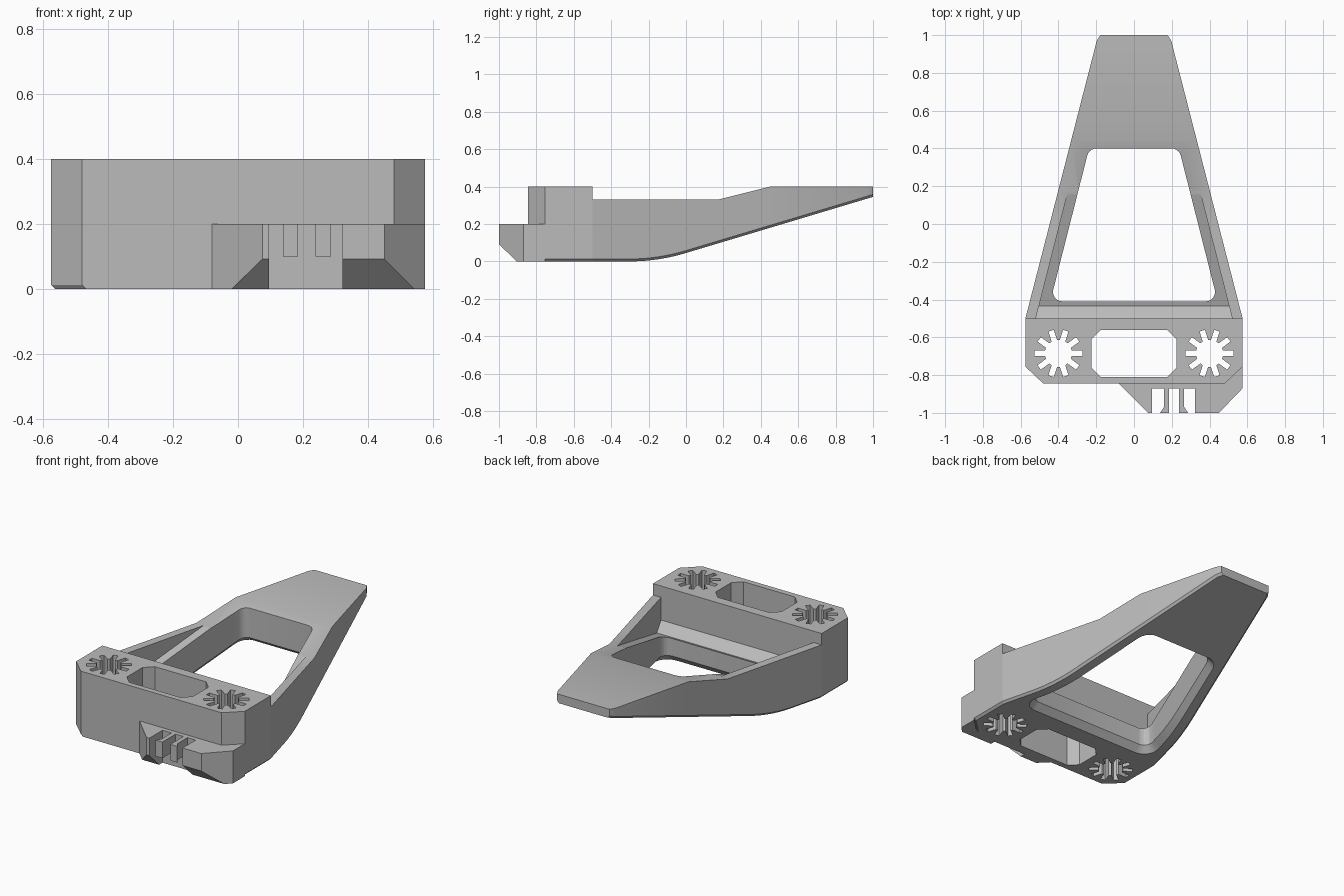
import bpy, bmesh, math
from math import sin, cos, radians

cube = bpy.data.objects.get("Cube")
if cube:
    bpy.data.objects.remove(cube, do_unlink=True)

grey = bpy.data.materials.new("matte_grey")
grey.use_nodes = True
grey.diffuse_color = (0.5, 0.5, 0.5, 1)
grey.node_tree.nodes["Principled BSDF"].inputs["Base Color"].default_value = (0.5, 0.5, 0.5, 1)


def loft(name, rings):
    """Closed solid through rings that have equal point counts."""
    bm = bmesh.new()
    loops = [[bm.verts.new(p) for p in ring] for ring in rings]
    n = len(loops[0])
    for a, b in zip(loops, loops[1:]):
        for i in range(n):
            j = (i + 1) % n
            bm.faces.new((a[i], a[j], b[j], b[i]))
    bm.faces.new(loops[0])
    bm.faces.new(loops[-1])
    bmesh.ops.recalc_face_normals(bm, faces=bm.faces)
    mesh = bpy.data.meshes.new(name)
    bm.to_mesh(mesh)
    bm.free()
    mesh.materials.append(grey)
    obj = bpy.data.objects.new(name, mesh)
    bpy.context.collection.objects.link(obj)
    return obj


def prism(name, plan, z0, z1):
    return loft(name, [[(x, y, z) for x, y in plan] for z in (z0, z1)])


def slab(name, profile, width):
    """Side profile spread to both sides by a width that depends on y."""
    return loft(name, [[(s * width(y), y, z) for y, z in profile] for s in (-1, 1)])


def combine(obj, tool, operation="DIFFERENCE"):
    mod = obj.modifiers.new("cut", "BOOLEAN")
    mod.operation, mod.solver, mod.object = operation, "EXACT", tool
    bpy.context.view_layer.objects.active = obj
    bpy.ops.object.modifier_apply(modifier=mod.name)
    bpy.data.objects.remove(tool, do_unlink=True)


def bottom(y):
    """Underside: flat, then curving up into a straight ramp."""
    if y < -0.3:
        return 0.0
    return 0.5 * (y + 0.3) ** 2 if y < 0 else 0.045 + 0.3 * y


def section(y, w, top, c=0.013):
    b = bottom(y)
    half = [(w - c, b), (w, b + c), (w, top)]
    return [(x, y, z) for x, z in half] + [(-x, y, z) for x, z in reversed(half)]


# Front block with chamfered front corners
block = loft("front_block", [section(y, w, 0.4) for y, w in
                             ((-0.845, 0.48), (-0.755, 0.575), (-0.5, 0.575))])

# Octagonal opening through the block
octagon = [(-0.225, -0.76), (-0.175, -0.81), (0.175, -0.81), (0.225, -0.76),
           (0.225, -0.61), (0.175, -0.56), (-0.175, -0.56), (-0.225, -0.61)]
combine(block, prism("opening_cutter", octagon, -1, 1))

# Ten-slotted round holes on both sides
for side in (-1, 1):
    star = []
    for k in range(10):
        t = k * math.tau / 10
        for r, d in ((0.072, -0.21), (0.127, -0.115), (0.127, 0.115), (0.072, 0.21)):
            star.append((side * 0.4 + r * cos(t + d), -0.685 + r * sin(t + d)))
    combine(block, prism("slot_cutter", star, -1, 1))


# Tapered rear frame with a rising underside
def taper(y):
    return 0.575 - 0.257 * (y + 0.5)


stations = [(-0.5, 0.33)] + [(-0.3 + 0.03 * i, 0.33) for i in range(11)]
stations += [(0.17, 0.33), (0.45, 0.4), (0.97, 0.4)]
rings = [section(y, taper(y), top) for y, top in stations] + [section(1, 0.178, 0.4)]
frame = loft("rear_frame", rings)

# Sloping pocket inside the rim
pocket = [(-0.6, 0.19), (-0.5, 0.19), (-0.435, 0.14), (0.15, 0.325),
          (0.45, 0.425), (0.45, 0.6), (-0.6, 0.6)]
combine(frame, slab("pocket_cutter", pocket, lambda y: 0.52 - 0.254 * (y + 0.5)))


# Rounded window, flared on the underside
def window(r):
    right = [(0.379 + r * cos(radians(a)), -0.36 + r * sin(radians(a)))
             for a in (-90, -70, -50, -30, -10, 14)]
    back = [(0.199 + r * cos(radians(a)), 0.35 + r * sin(radians(a)))
            for a in (14, 30, 45, 60, 75, 90)]
    (x0, y0), (x1, y1) = right[-1], back[0]
    side = [(x0 + (x1 - x0) * k / 16, y0 + (y1 - y0) * k / 16) for k in range(1, 16)]
    half = right + side + back
    return half + [(-x, y) for x, y in reversed(half)]


wide, narrow = window(0.085), window(0.05)
combine(frame, loft("window_cutter", [
    [(x, y, -0.5) for x, y in wide],
    [(x, y, bottom(y)) for x, y in wide],
    [(x, y, bottom(y) + 0.04) for x, y in narrow],
    [(x, y, 1) for x, y in narrow]]))

# Front bracket: plan outline limited by a profile with a chamfered lower edge
plan = [(-0.08, -0.845), (0.075, -1), (0.45, -1), (0.575, -0.87),
        (0.575, -0.755), (0.48, -0.845)]
bracket = prism("front_bracket", plan, -0.1, 0.3)
profile = [(-0.7, 0), (-0.905, 0), (-1, 0.092), (-1, 0.2), (-0.7, 0.2)]
combine(bracket, slab("profile_helper", profile, lambda y: 0.8), "INTERSECT")
notch = [(0.096, -1.1), (0.322, -1.1), (0.322, -0.872), (0.096, -0.872)]
combine(bracket, prism("notch_cutter", notch, -1, 1))

# Two hooked fins in the bracket notch
fins = []
for name, s in (("left_fin", 1), ("right_fin", -1)):
    fin = [(0.027, -0.872), (0.027, -1), (0.074, -1), (0.054, -0.97), (0.054, -0.872)]
    fins.append(prism(name, [(0.212 + s * x, y) for x, y in fin], 0.1, 0.2))

# Smooth the gentle curves, keep the edges sharp
bpy.ops.object.select_all(action="DESELECT")
for obj in [block, frame, bracket] + fins:
    obj.select_set(True)
bpy.context.view_layer.objects.active = frame
bpy.ops.object.shade_smooth_by_angle(angle=radians(20))
